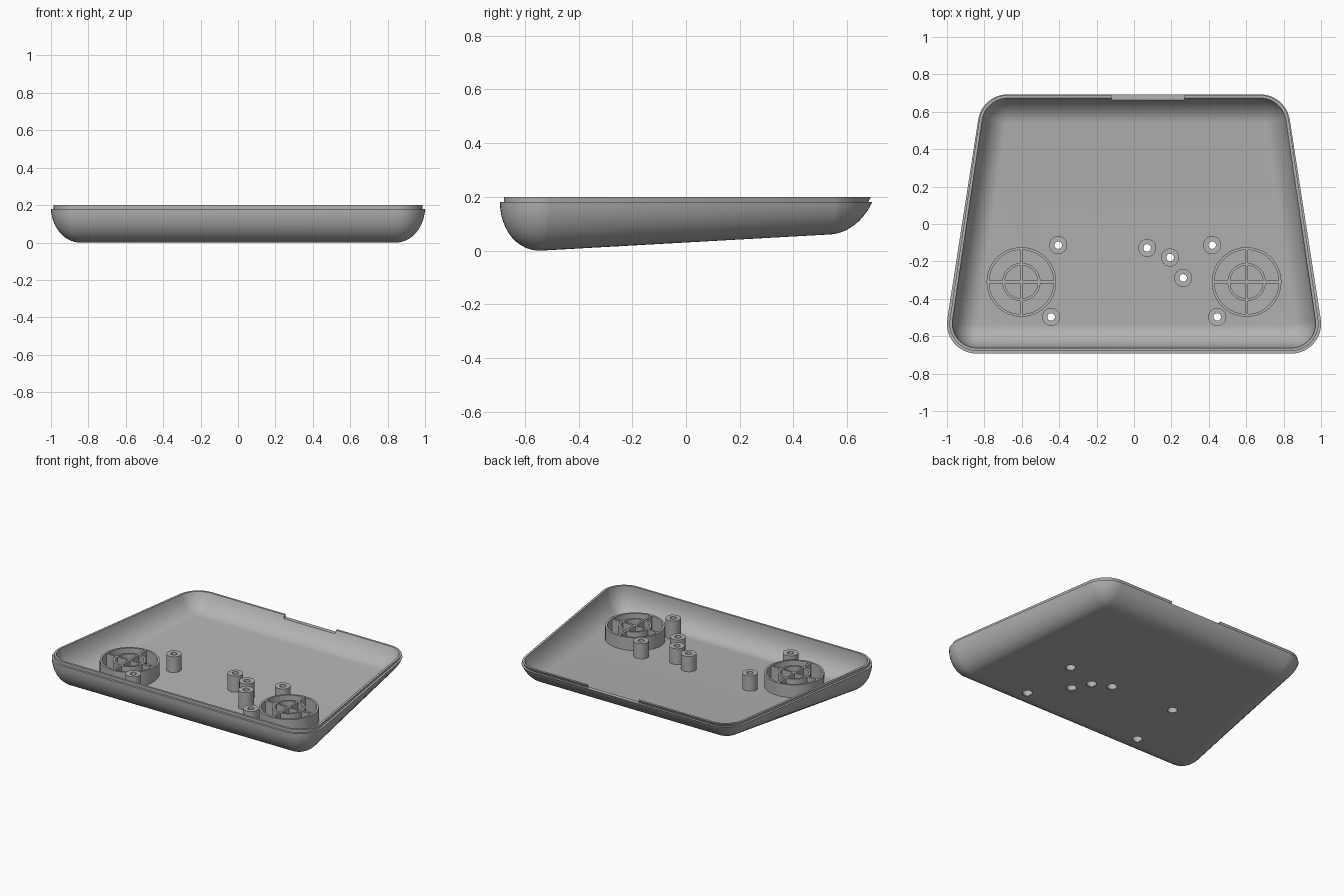
import bpy
import bmesh
from math import sin, cos, tan, radians, pi, atan2
from mathutils import Vector, Matrix

cube = bpy.data.objects.get("Cube")
if cube:
    bpy.data.objects.remove(cube, do_unlink=True)

# One plain grey plastic
grey = bpy.data.materials.new("grey_plastic")
grey.use_nodes = True
COLOUR = (0.45, 0.45, 0.45, 1)
grey.diffuse_color = COLOUR
grey.node_tree.nodes["Principled BSDF"].inputs["Base Color"].default_value = COLOUR

HALF_Y = 0.693      # half depth of the tray
FRONT_X = 1.027     # half width at the unrounded front corners
BACK_X = 0.812      # half width at the unrounded back corners
CORNER = 0.16       # plan corner radius
FILLET = 0.155      # how far the curved wall reaches inward
SEAM = 0.18         # height of the step under the lip
TOP = 0.2
FLOOR = 0.03        # floor thickness
STEPS = 12


def underside(y):
    """Height of the sloping underside."""
    return 0.056 * (y + 0.538)


def make_object(name, bm):
    bmesh.ops.recalc_face_normals(bm, faces=bm.faces[:])
    mesh = bpy.data.meshes.new(name)
    bm.to_mesh(mesh)
    bm.free()
    mesh.materials.append(grey)
    obj = bpy.data.objects.new(name, mesh)
    bpy.context.collection.objects.link(obj)
    return obj


def smooth(obj):
    bpy.ops.object.select_all(action="DESELECT")
    obj.select_set(True)
    bpy.context.view_layer.objects.active = obj
    bpy.ops.object.shade_smooth_by_angle(angle=radians(30))


def bridge(bm, a, b):
    for i in range(len(a)):
        j = (i + 1) % len(a)
        bm.faces.new((a[i], a[j], b[j], b[i]))


def lathe(bm, profile, x, y, sides=48):
    """Turn a closed (radius, height) profile around a vertical axis."""
    loops = [[bm.verts.new((x + r * cos(2 * pi * i / sides),
                            y + r * sin(2 * pi * i / sides), z))
              for i in range(sides)] for r, z in profile]
    for a, b in zip(loops, loops[1:] + loops[:1]):
        bridge(bm, a, b)


def box(bm, centre, size):
    bmesh.ops.create_cube(bm, size=1, matrix=Matrix.Translation(centre)
                          @ Matrix.Diagonal((*size, 1)))


# Rounded trapezoid outline: arc centre and outward normal for each point
lean = atan2(FRONT_X - BACK_X, 2 * HALF_Y)


def side_x(y):
    mid = (FRONT_X + BACK_X) / 2
    return mid - y * tan(lean) - CORNER / cos(lean)


outline = []
inner_y = HALF_Y - CORNER
for sx, y, start, end in ((1, -inner_y, -pi / 2, lean), (1, inner_y, lean, pi / 2),
                          (-1, inner_y, pi / 2, pi - lean),
                          (-1, -inner_y, pi - lean, 1.5 * pi)):
    centre = Vector((sx * side_x(y), y))
    for i in range(STEPS + 1):
        a = start + (end - start) * i / STEPS
        outline.append((centre, Vector((cos(a), sin(a)))))


def wall_angle(c, n):
    """The wall is upright at the front and leans out at the back."""
    y = (c + n * CORNER).y
    return radians(90 - 28 * (y + HALF_Y) / (2 * HALF_Y))


def lip_inset(c, n, z):
    return 0.015 - (z - SEAM) / tan(wall_angle(c, n))


def wall_loop(bm, t, inside):
    """One loop of the curved wall, t running from floor to rim."""
    verts = []
    for c, n in outline:
        top = wall_angle(c, n)
        rim = lip_inset(c, n, TOP) + 0.015 if inside else 0
        inset = rim + (FILLET - rim) * (1 - sin(top * t) / sin(top))
        p = c + n * (CORNER - inset)
        low = underside(p.y) + (FLOOR if inside else 0)
        high = TOP if inside else SEAM
        rise = (1 - cos(top * t)) / (1 - cos(top))
        verts.append(bm.verts.new((p.x, p.y, low + (high - low) * rise)))
    return verts


def lip_loop(bm, z):
    points = [(c + n * (CORNER - lip_inset(c, n, z))) for c, n in outline]
    return [bm.verts.new((p.x, p.y, z)) for p in points]


# Tray shell: outer wall, stepped lip, inner wall, floor
bm = bmesh.new()
loops = [wall_loop(bm, i / STEPS, False) for i in range(STEPS + 1)]
loops += [lip_loop(bm, SEAM), lip_loop(bm, TOP)]
loops += [wall_loop(bm, 1 - i / STEPS, True) for i in range(STEPS + 1)]
for a, b in zip(loops, loops[1:]):
    bridge(bm, a, b)
bm.faces.new(loops[0])
bm.faces.new(loops[-1])
tray = make_object("tray_shell", bm)

# Screw posts with a through hole and a wider bore from below
POSTS = [(-0.405, -0.113), (0.418, -0.113), (-0.443, -0.497), (0.445, -0.497),
         (0.07, -0.128), (0.193, -0.179), (0.263, -0.288)]
for number, (x, y) in enumerate(POSTS, 1):
    low = underside(y) + 0.002
    top, shelf = 0.16, 0.11
    bm = bmesh.new()
    lathe(bm, [(0.048, low + 0.01), (0.048, top), (0.02, top), (0.02, shelf),
               (0.031, shelf), (0.031, low), (0.037, low)], x, y, 32)
    smooth(make_object(f"screw_post_{number}", bm))

# Cutters: screw holes through the floor, and the gap in the back lip
bm = bmesh.new()
for x, y in POSTS:
    bmesh.ops.create_cone(bm, cap_ends=True, segments=32, radius1=0.034, radius2=0.034,
                          depth=0.3, matrix=Matrix.Translation((x, y, 0.05)))
box(bm, (0.075, 0.7, 0.229), (0.39, 0.2, 0.1))
cutter = make_object("cutter", bm)
cutter.hide_render = True
cut = tray.modifiers.new("cut", "BOOLEAN")
cut.operation = "DIFFERENCE"
cut.solver = "EXACT"
cut.object = cutter
bpy.context.view_layer.objects.active = tray
bpy.ops.object.modifier_apply(modifier="cut")
bpy.data.objects.remove(cutter, do_unlink=True)
smooth(tray)

# Round speaker holders: two rings joined by a cross
for side, name in ((1, "left"), (-1, "right")):
    x, y, low, top = side * 0.602, -0.31, 0.027, 0.14
    bm = bmesh.new()
    for r in (0.186, 0.102):
        lathe(bm, [(r, low), (r, top), (r - 0.014, top), (r - 0.014, low)], x, y)
    mid, height = (low + top) / 2, top - low - 0.002
    box(bm, (x, y, mid), (0.36, 0.014, height))
    box(bm, (x, y, mid), (0.014, 0.36, height))
    smooth(make_object(f"{name}_speaker_holder", bm))
